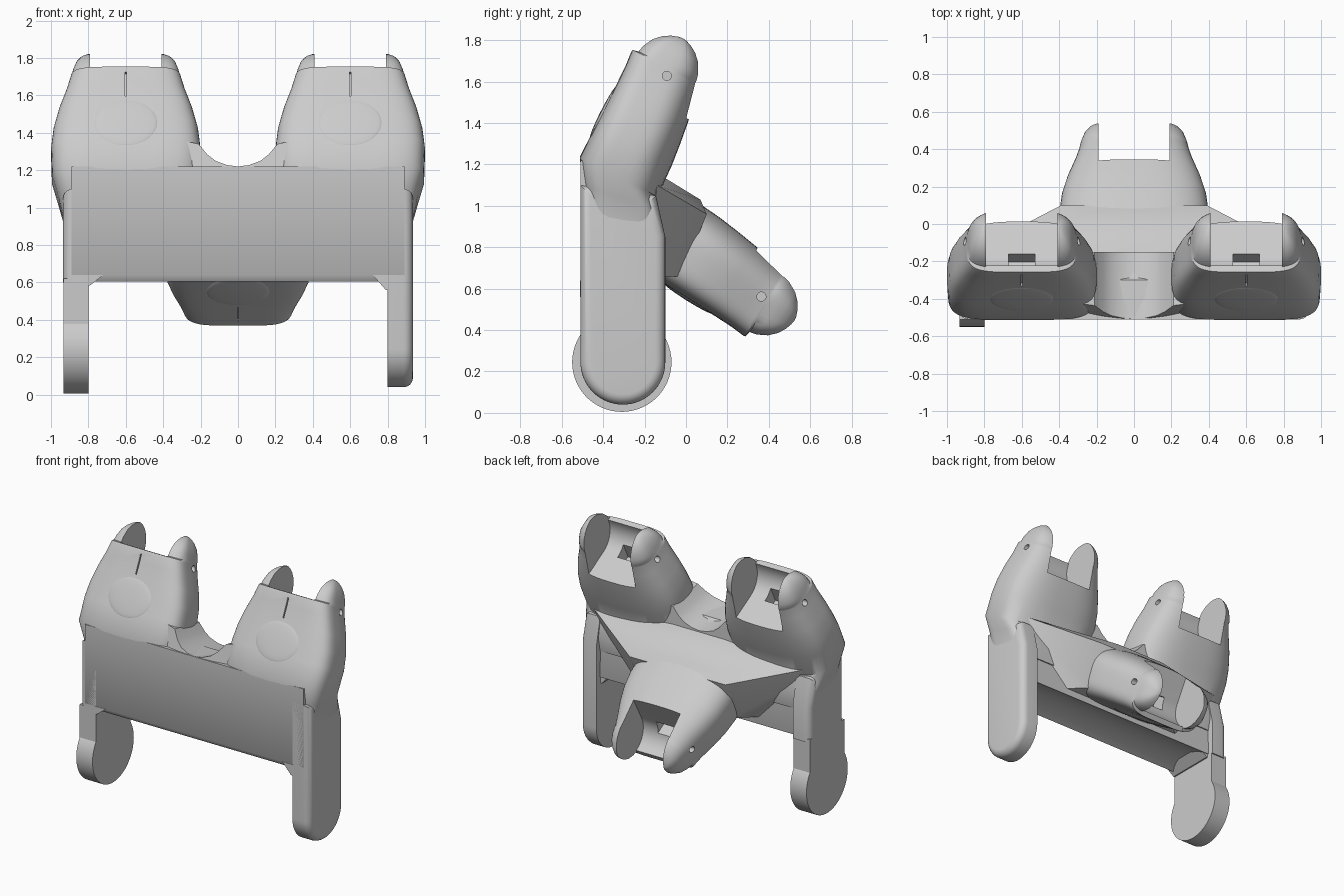
import bpy, bmesh, math
from mathutils import Vector

cube = bpy.data.objects.get("Cube")
if cube:
    bpy.data.objects.remove(cube, do_unlink=True)

GREY = (0.6, 0.6, 0.6, 1)
grey = bpy.data.materials.new("light_grey")
grey.use_nodes = True
grey.diffuse_color = GREY
grey.node_tree.nodes["Principled BSDF"].inputs["Base Color"].default_value = GREY


def activate(ob):
    bpy.ops.object.select_all(action='DESELECT')
    ob.select_set(True)
    bpy.context.view_layer.objects.active = ob


def smooth(ob):
    activate(ob)
    bpy.ops.object.shade_smooth_by_angle(angle=math.radians(35))


def finish(name, bm):
    """Turn a bmesh into a named, shaded object."""
    bmesh.ops.recalc_face_normals(bm, faces=bm.faces)
    mesh = bpy.data.meshes.new(name)
    bm.to_mesh(mesh)
    bm.free()
    mesh.materials.append(grey)
    ob = bpy.data.objects.new(name, mesh)
    bpy.context.collection.objects.link(ob)
    smooth(ob)
    return ob


def loft(name, loops):
    """Skin a list of equal point loops and cap both ends."""
    bm = bmesh.new()
    rows = [[bm.verts.new(p) for p in loop] for loop in loops]
    count = len(rows[0])
    for lo, hi in zip(rows, rows[1:]):
        for i in range(count):
            j = (i + 1) % count
            bm.faces.new((lo[i], lo[j], hi[j], hi[i]))
    bm.faces.new(rows[0])
    bm.faces.new(rows[-1])
    return finish(name, bm)


def side_prism(name, profile, x0, x1):
    """Prism from a (y, z) profile, running from x0 to x1."""
    return loft(name, [[(x, y, z) for y, z in profile] for x in (x0, x1)])


def arc(cy, cz, r, start, end, steps):
    angles = [math.radians(start + (end - start) * i / steps) for i in range(steps + 1)]
    return [(cy + r * math.cos(a), cz + r * math.sin(a)) for a in angles]


def cut(ob, cutter):
    cutter.hide_render = True
    activate(ob)
    mod = ob.modifiers.new("cut", 'BOOLEAN')
    mod.operation = 'DIFFERENCE'
    mod.solver = 'EXACT'
    mod.object = cutter
    bpy.ops.object.modifier_apply(modifier=mod.name)
    bpy.data.objects.remove(cutter, do_unlink=True)


def finger_socket(name, cx, pivot, axis, back, foot):
    """Swelling knuckle with two rounded cheeks around a scooped finger socket."""
    pivot, axis, back = Vector(pivot), Vector(axis).normalized(), Vector(back).normalized()

    def at(n, s):
        return pivot + back * n + axis * s

    # (along axis, half width, front depth, back depth)
    rings = [(-.565, .395, -.187, .235), (-.4, .4, -.187, .228), (-.29, .387, -.187, .217),
             (-.18, .358, -.188, .203), (-.07, .318, -.19, .184), (0, .297, -.196, .172),
             (.012, .294, -.194, .171), (.018, .292, -.171, .171)]
    for deg, hw in ((18, .284), (36, .268), (52, .246), (66, .225), (78, .207), (86, .194)):
        a = math.radians(deg)
        depth = .172 * math.cos(a)
        rings.append((.172 * math.sin(a), hw, -depth, depth))
    sections = [(Vector(f), Vector(r), hw, 5) for f, r, hw in foot]
    sections += [(at(f, s), at(r, s), hw, 2.7) for s, hw, f, r in rings]

    count, loops = 56, []
    for front, rear, hw, rear_power in sections:
        loop = []
        for i in range(count):
            c, s = math.cos(math.tau * i / count), math.sin(math.tau * i / count)
            power = 2 / (4.5 if s < 0 else rear_power)
            x = hw * math.copysign(abs(c) ** power, c)
            m = math.copysign(abs(s) ** power, s)
            p = front.lerp(rear, (m + 1) / 2)
            loop.append((cx + x, p.x, p.y))
        loops.append(loop)
    body = loft(name, loops)

    def remove(profile, x0, x1):
        points = [tuple(at(n, s)) for n, s in profile]
        cut(body, side_prism("cutter", points, cx + x0, cx + x1))

    # Scooped socket, blind pivot holes, floor window and front slit
    scoop = arc(0, 0, .155, 180, 270, 12) + [(.4, -.175), (.4, .3), (-.4, .3), (-.4, .012), (-.155, .012)]
    remove(scoop, -.19, .19)
    for x0, x1 in ((.265, .5), (-.5, -.265)):
        remove(arc(.01, -.025, .022, 0, 345, 23), x0, x1)
    remove([(-.09, -.25), (0, -.25), (0, -.1), (-.09, -.1)], -.07, .07)
    remove([(-.21, -.16), (-.17, -.16), (-.17, -.02), (-.21, -.02)], -.004, .004)
    smooth(body)

    # Low pad swelling from the flat side of the knuckle
    bm = bmesh.new()
    bmesh.ops.create_uvsphere(bm, u_segments=32, v_segments=16, radius=1)
    for v in bm.verts:
        p = at(-.184 + v.co.y * .013, -.32 + v.co.z * .14)
        v.co = (cx + v.co.x * .17, p.x, p.y)
    finish(name + "_pad", bm)


# Two upper finger sockets and the thumb socket
upper_foot = [((-.49, .8), (-.14, .8), .325), ((-.495, .95), (-.12, .9), .333),
              ((-.5, 1.1), (-.135, .98), .362)]
for side, sign in (("left", 1), ("right", -1)):
    finger_socket(side + "_finger_socket", sign * .6, (-.09, 1.655),
                  (.454, .891), (.891, -.454), upper_foot)
finger_socket("thumb_socket", 0, (.38, .54), (.85, -.53), (.53, .85),
              [((-.25, .74), (-.06, .98), .39)])

# Palm block with an arched underside and a chamfered lower front edge
palm = [(-.51, .64), (-.51, 1.22), (-.3, 1.2), (-.16, 1.04), (-.14, .61)]
side_prism("palm", palm + arc(-.31, .245, .4, 65, 116, 10), -.89, .89)

# Saddle web leaning back between the upper sockets
half = [(.3, 1.1), (.3, 1.36), (.21, 1.34), (.165, 1.285), (.12, 1.25), (.06, 1.228)]
outline = half + [(0, 1.22)] + [(-x, z) for x, z in reversed(half)]
web_front = [(x, -.508 + max(0, z - 1.22) * .6, z) for x, z in outline]
web_back = [(x, -.15, z - .06) for x, z in outline]
loft("saddle_web", [web_front, web_back])

# Winged thumb base
bm = bmesh.new()
wing = [(.85, -.14, 1.1), (.8, -.15, 1.0), (.5, -.15, .66), (.36, -.02, .66), (.39, .1, .96),
        (.2, .07, 1.03), (.17, -.34, 1.2), (.22, -.11, 1.14)]
for x, y, z in wing:
    for sign in (1, -1):
        bm.verts.new((sign * x, y, z))
hull = bmesh.ops.convex_hull(bm, input=bm.verts)
bmesh.ops.delete(bm, geom=list({g for g in hull["geom_interior"] + hull["geom_unused"]
                                if isinstance(g, bmesh.types.BMVert)}), context='VERTS')
finish("thumb_wings", bm)


# Side arms: long rounded one on the left, disc-ended one on the right
def arm_top(i):
    return [(-.1 - i, .85), (-.145 - i, 1.05 - i), (-.51 + i, 1.1 - i)]


def long_arm(i):
    return arc(-.305, .245, .205 - i, 180, 360, 32) + arm_top(i)


def short_arm(i):
    return [(-.51 + i, .6), (-.1 - i, .6)] + arm_top(i)


def rounded_arm(name, shape, sign, radius=.05):
    steps = [(.8, 0)]
    for k in range(7):
        a = math.pi / 2 * k / 6
        steps.append((.935 - radius + radius * math.sin(a), radius * (1 - math.cos(a))))
    loft(name, [[(sign * x, y, z) for y, z in shape(inset)] for x, inset in steps])


rounded_arm("left_arm", long_arm, 1)
rounded_arm("right_shoulder", short_arm, -1)
side_prism("right_arm_neck", [(-.51, .25), (-.11, .25), (-.11, .62), (-.51, .62)], -.8, -.932)
side_prism("right_arm_disc", arc(-.31, .245, .24, 0, 354, 59), -.8, -.932)

# Corner gussets where the arms meet the palm
for side, sign, drop in (("left", 1, .56), ("right", -1, .585)):
    corner = [(.72, .64), (.81, .64), (.81, drop), (.79, drop)]
    loft(side + "_gusset", [[(sign * x, y, z) for x, z in corner] for y in (-.512, -.15)])
